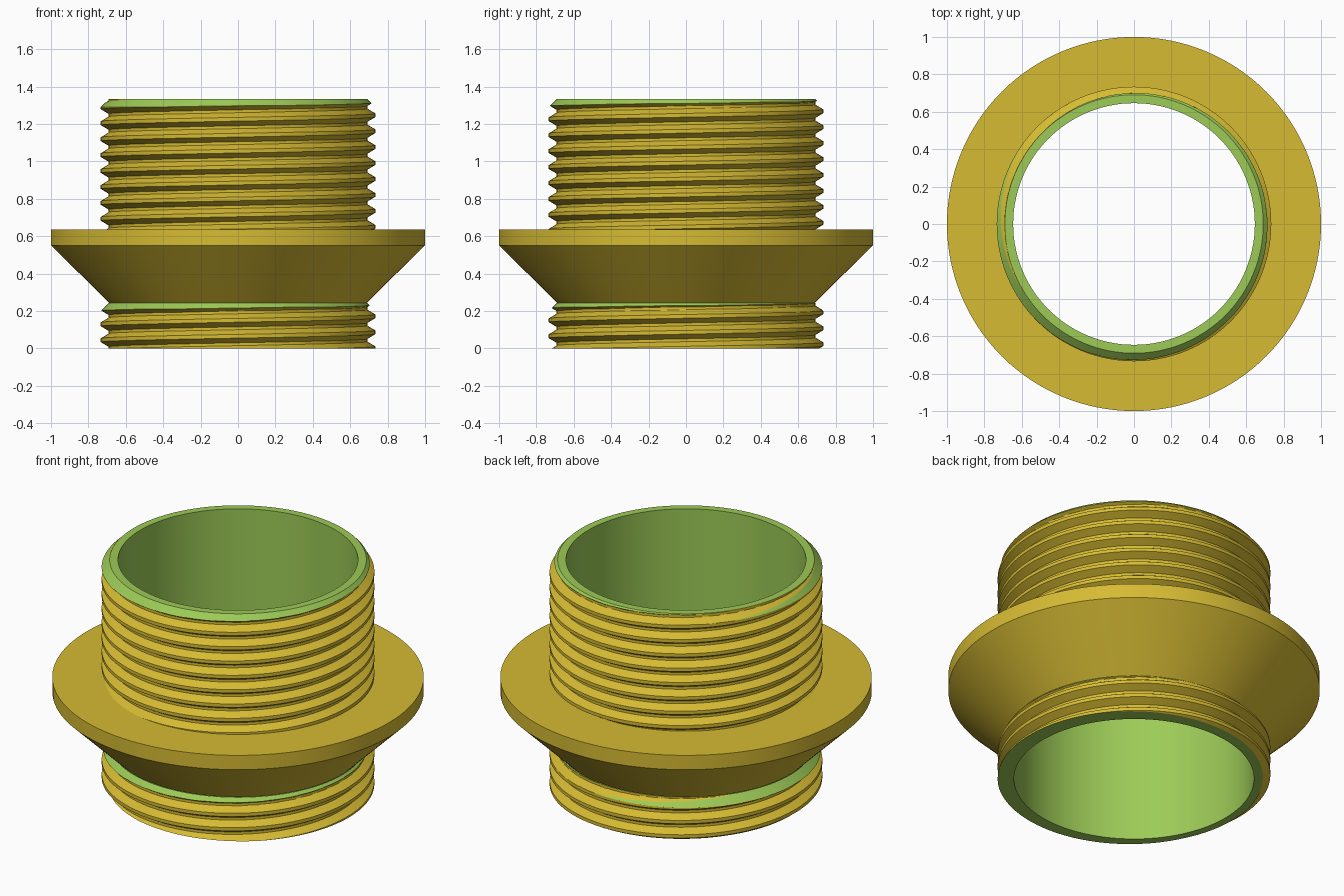
import bpy, bmesh, math

if "Cube" in bpy.data.objects:
    bpy.data.objects.remove(bpy.data.objects["Cube"])

SEG = 128
PITCH = 0.0852
ROOT, CREST, BORE = 0.692, 0.734, 0.646
CREST_HALF, FLANK_END = 0.010, 0.035   # half heights of the thread ridge
TOP, FLANGE_TOP, FLANGE_LOW, NECK = 1.333, 0.636, 0.551, 0.243
CHAMFER = 0.05


def material(name, rgb):
    m = bpy.data.materials.new(name)
    lin = [((c / 255 + 0.055) / 1.055) ** 2.4 for c in rgb]
    m.diffuse_color = (*lin, 1)
    m.use_nodes = True
    m.node_tree.nodes["Principled BSDF"].inputs["Base Color"].default_value = m.diffuse_color
    return m


GOLD = material("gold", (214, 187, 51))
GREEN = material("green", (157, 203, 87))


def sweep(name, profile):
    """Turn profile(angle) -> [(radius, z, is_green)] around the z axis."""
    bm = bmesh.new()
    cols = []
    for i in range(SEG + 1):
        a = 2 * math.pi * i / SEG
        cols.append([(bm.verts.new((r * math.cos(a), r * math.sin(a), z)), g)
                     for r, z, g in profile(a)])
    for c, d in zip(cols, cols[1:]):
        for k in range(len(c) - 1):
            quad = (c[k], d[k], d[k + 1], c[k + 1])
            face = bm.faces.new([v for v, _ in quad])
            face.material_index = int(sum(g for _, g in quad) >= 3)
    bmesh.ops.remove_doubles(bm, verts=bm.verts, dist=2e-5)
    bmesh.ops.dissolve_degenerate(bm, edges=bm.edges, dist=1e-5)
    me = bpy.data.meshes.new(name)
    bm.to_mesh(me)
    bm.free()
    me.materials.append(GOLD)
    me.materials.append(GREEN)
    ob = bpy.data.objects.new(name, me)
    bpy.context.collection.objects.link(ob)
    bpy.ops.object.select_all(action='DESELECT')
    ob.select_set(True)
    bpy.context.view_layer.objects.active = ob
    bpy.ops.object.shade_smooth_by_angle(angle=math.radians(12))
    return ob


def thread(name, z0, z1, crest_left, bottom_ring=False, top_ring=False):
    """Right-handed helical ridge with a chamfered top end."""
    zc = z1 - CHAMFER
    turns = int((z1 - z0) / PITCH) + 3

    def profile(a):
        start = crest_left + PITCH * (a / (2 * math.pi) - 0.5)

        def radius(z):
            u = (z - start) / PITCH
            d = abs(u - round(u)) * PITCH
            t = (d - CREST_HALF) / (FLANK_END - CREST_HALF)
            return CREST + (ROOT - CREST) * min(max(t, 0), 1)

        pts = []
        # ridge corners follow the helix and are cut off at both ends
        for j in range(-turns, 3):
            for off in (-FLANK_END, -CREST_HALF, CREST_HALF, FLANK_END):
                z = min(max(start + j * PITCH + off, z0), zc)
                pts.append((radius(z), z, False))
        # chamfered end
        for k in range(1, 25):
            z = zc + CHAMFER * k / 24
            cone = ROOT - 0.001 + z1 - z
            pts.append((min(radius(z), cone), z, radius(z) >= cone))
        # end faces; corners are doubled so each keeps its own colour
        if bottom_ring:
            pts = [(BORE, z0, True), (pts[0][0], z0, True)] + pts
        if top_ring:
            pts += [(pts[-1][0], z1, True), (BORE, z1, True)]
        return pts

    return sweep(name, profile)


# threaded ends
thread("upper_thread", FLANGE_TOP, TOP, 1.289, top_ring=True)
thread("lower_thread", 0.0, NECK, 0.214, bottom_ring=True)

# flange with a conical underside
sweep("flange", lambda a: [(ROOT - 0.004, NECK, False), (1, FLANGE_LOW, False),
                           (1, FLANGE_TOP, False), (ROOT - 0.004, FLANGE_TOP, False)])

# through bore
sweep("bore", lambda a: [(BORE, TOP, True), (BORE, 0, True)])
